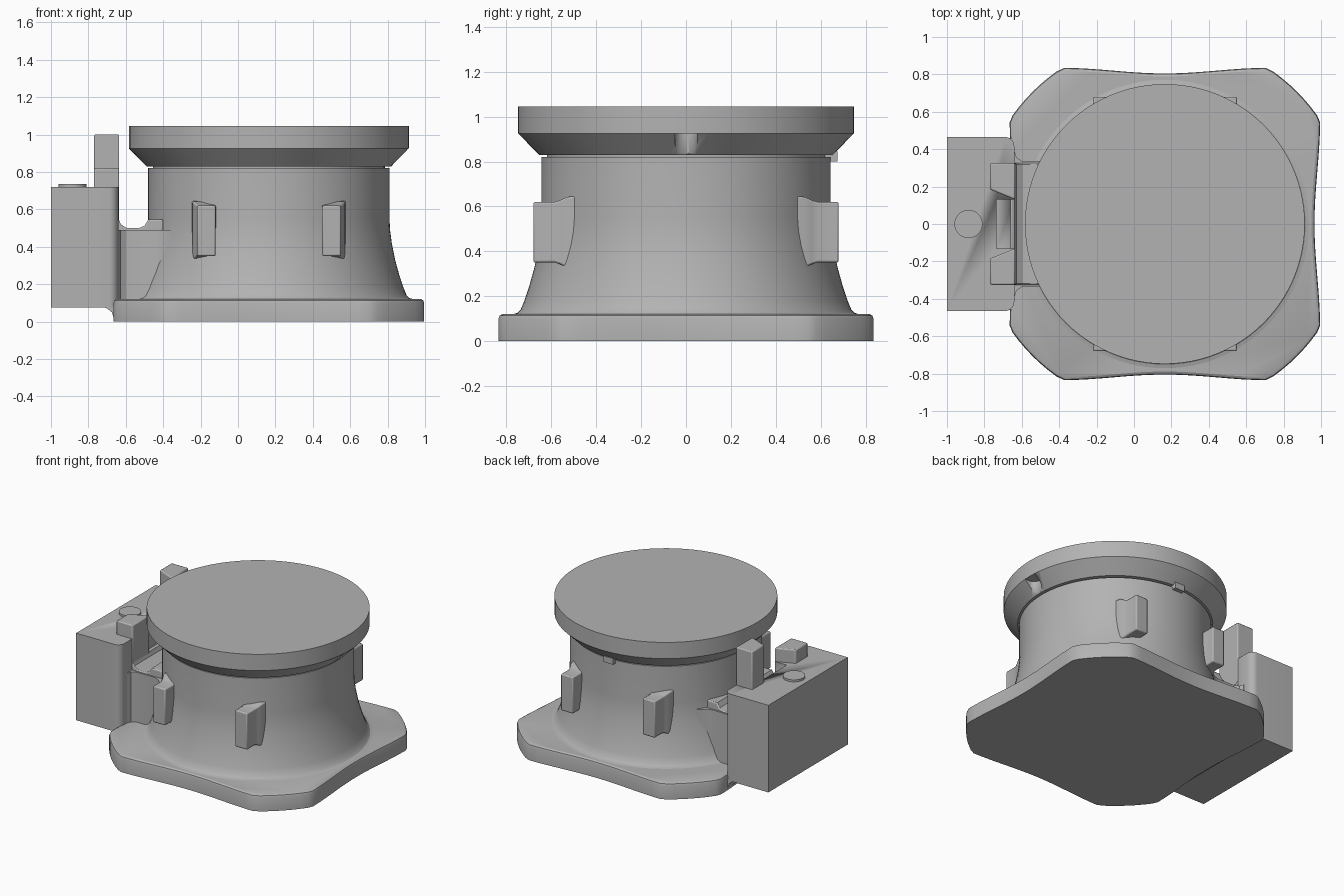
import bpy, bmesh, math
from mathutils import Vector

if "Cube" in bpy.data.objects:
    bpy.data.objects.remove(bpy.data.objects["Cube"])

CX = 0.165  # axis of the round parts

grey = bpy.data.materials.new("plain_grey")
grey.use_nodes = True
grey.diffuse_color = (0.45, 0.45, 0.45, 1)
grey.node_tree.nodes["Principled BSDF"].inputs["Base Color"].default_value = (0.45, 0.45, 0.45, 1)


def finish(name, bm, bevel=0.0, segments=3, angle=35):
    bmesh.ops.remove_doubles(bm, verts=bm.verts, dist=1e-5)
    bmesh.ops.recalc_face_normals(bm, faces=bm.faces)
    mesh = bpy.data.meshes.new(name)
    bm.to_mesh(mesh)
    bm.free()
    mesh.materials.append(grey)
    ob = bpy.data.objects.new(name, mesh)
    bpy.context.collection.objects.link(ob)
    if bevel:
        mod = ob.modifiers.new("bevel", "BEVEL")
        mod.width, mod.segments = bevel, segments
        mod.limit_method, mod.angle_limit = "ANGLE", math.radians(angle)
    bpy.ops.object.select_all(action="DESELECT")
    ob.select_set(True)
    bpy.context.view_layer.objects.active = ob
    bpy.ops.object.shade_smooth_by_angle(angle=math.radians(30))
    return ob


def loft(name, rings, **kw):
    """Skin a list of equal-length closed loops and cap both ends."""
    bm = bmesh.new()
    loops = [[bm.verts.new(p) for p in ring] for ring in rings]
    n = len(loops[0])
    for a, b in zip(loops, loops[1:]):
        for i in range(n):
            j = (i + 1) % n
            bm.faces.new((a[i], a[j], b[j], b[i]))
    bm.faces.new(loops[0])
    bm.faces.new(loops[-1])
    return finish(name, bm, **kw)


def prism_z(name, outline, z0, z1, **kw):
    return loft(name, [[(x, y, z) for x, y in outline] for z in (z0, z1)], **kw)


def prism_y(name, outline, y0, y1, **kw):
    return loft(name, [[(x, y, z) for x, z in outline] for y in (y0, y1)], **kw)


def lathe(name, profile, cx=CX, sides=96, **kw):
    turn = [math.tau * i / sides for i in range(sides)]
    return loft(name, [[(cx + r * math.cos(a), r * math.sin(a), z) for a in turn]
                       for r, z in profile], **kw)


def rect(x0, x1, y0, y1):
    return [(x0, y0), (x1, y0), (x1, y1), (x0, y1)]


def cut(ob, cutter):
    cutter.hide_render = True
    cutter.hide_set(True)
    cutter.display_type = "WIRE"
    mod = ob.modifiers.new("cut", "BOOLEAN")
    mod.object, mod.solver = cutter, "EXACT"
    bpy.context.view_layer.objects.active = ob
    bpy.ops.object.modifier_apply(modifier=mod.name)
    bpy.data.objects.remove(cutter)


# Base plate: four shallow concave sides joined by convex arcs
outline = []
for side in range(4):
    q = side * math.pi / 2
    half, deep = (0.56, 0.8) if side % 2 == 0 else (0.555, 0.805)
    for i in range(-8, 9):
        t = i / 8 * 0.97
        p = Vector((deep + 0.03 * (1 - math.cos(math.pi * t)) / 2, half * t))
        outline.append((CX + p.x * math.cos(q) - p.y * math.sin(q),
                        p.x * math.sin(q) + p.y * math.cos(q)))
    start, end = math.radians(35.5), math.radians(54.5)
    for i in range(7):
        a = q + start + (end - start) * i / 6
        outline.append((CX + math.cos(a), math.sin(a)))
plate = [[(CX + (x - CX) * s, y * s, z) for x, y in outline]
         for s, z in ((1, 0), (1, 0.1), (0.995, 0.113), (0.98, 0.12))]
loft("base_plate", plate)

# Flared drum body
lathe("drum_body", [(0.79, 0.1), (0.775, 0.119), (0.752, 0.125), (0.737, 0.14), (0.72, 0.18),
                    (0.697, 0.25), (0.675, 0.33), (0.657, 0.42), (0.648, 0.49), (0.645, 0.55),
                    (0.645, 0.82)])
lathe("lid_neck", [(0.62, 0.8), (0.62, 0.85)])

# Lid with a conical underside and one finger notch
lid = lathe("lid", [(0.655, 0.83), (0.748, 0.925), (0.748, 1.045)])
arc = [math.pi / 2 + math.pi * i / 16 for i in range(17)]
notch = [(CX + 0.71 + 0.05 * math.cos(a), 0.05 * math.sin(a)) for a in arc]
notch += [(CX + 0.85, -0.05), (CX + 0.85, 0.05)]
cut(lid, prism_z("notch_cutter", notch, 0.78, 0.925))
prism_z("lid_catch", rect(CX - 0.04, CX + 0.04, 0.62, 0.675), 0.80, 0.845)

# Four lugs on the drum, flaring where they meet it
for end, sy in (("front", -1), ("back", 1)):
    for hand, sx in (("left", 1), ("right", -1)):
        rings = []
        for y, grow in ((0.45, 0.03), (0.53, 0.022), (0.56, 0.008), (0.585, 0), (0.68, 0)):
            w, h = 0.05 + grow, 0.135 + grow
            rings.append([(CX + sx * 0.335 + a * w, sy * y, 0.485 + b * h)
                          for a, b in ((-1, -1), (1, -1), (1, 1), (-1, 1))])
        loft(f"{end}_{hand}_lug", rings, bevel=0.008, segments=2, angle=60)

# Side box with rounded inner corners and a recess facing the drum
inner = [(-0.69 + 0.05 * math.cos(a), 0.415 + 0.05 * math.sin(a))
         for a in (math.pi / 2 * i / 8 for i in range(9))]
box_outline = [(-1, 0.465)] + inner[::-1] + [(x, -y) for x, y in inner] + [(-1, -0.465)]
box = prism_z("side_box", box_outline, 0.075, 0.72)
cut(box, prism_z("recess_cutter", rect(-0.735, -0.5, -0.13, 0.13), 0.5, 0.9))
foot = [(-0.73, 0.08), (-0.7, 0.07), (-0.675, 0.05), (-0.665, 0.02), (-0.6, 0.02), (-0.6, 0.08)]
prism_y("box_foot_fillet", foot, -0.46, 0.46)
lathe("box_button", [(0.075, 0.71), (0.075, 0.735)], cx=-0.885, sides=48)

# Bridge joining box and drum, with fillets in plan and on top
edge = [(-0.66, 0.39), (-0.638, 0.385), (-0.627, 0.355), (-0.6, 0.338), (-0.46, 0.335),
        (-0.42, 0.345), (-0.36, 0.39)]
prism_z("bridge", edge + [(x, -y) for x, y in edge[::-1]], 0.1, 0.49)
top = [(-0.66, 0.46), (-0.66, 0.56), (-0.638, 0.55), (-0.627, 0.52), (-0.595, 0.5), (-0.53, 0.5),
       (-0.5, 0.512), (-0.48, 0.545), (-0.4, 0.545), (-0.4, 0.46)]
prism_y("bridge_top", top, -0.325, 0.325, bevel=0.008, segments=2, angle=60)

# Two hinge posts of different height on the box
for name, s, z in (("left_rear_post", 1, 1.0), ("right_front_post", -1, 0.82)):
    post = [(-0.77, s * 0.325), (-0.635, s * 0.325), (-0.635, s * 0.13), (-0.77, s * 0.185)]
    prism_z(name, post, 0.5, z, bevel=0.008, segments=2, angle=60)
